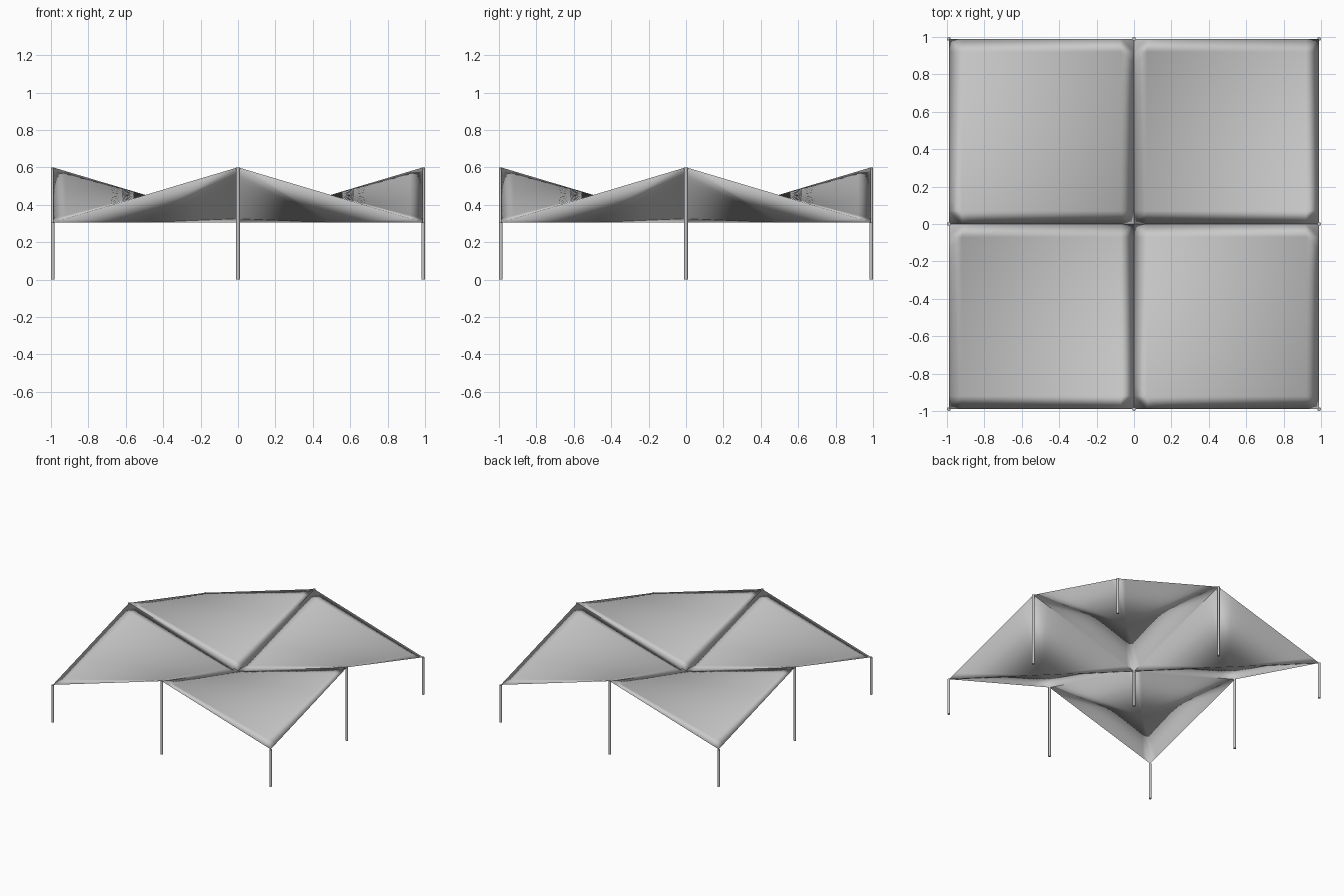
import bpy, bmesh
from mathutils import Vector

HALF, LOW, HIGH = 0.99, 0.305, 0.6   # plan half width, valley and peak heights
POST_R = 0.01
N = 14                               # cells along one canopy edge

cube = bpy.data.objects.get("Cube")
if cube:
    bpy.data.objects.remove(cube, do_unlink=True)

grey = bpy.data.materials.new("plain_grey")
grey.use_nodes = True
colour = (0.58, 0.58, 0.58, 1)
grey.diffuse_color = colour
grey.node_tree.nodes["Principled BSDF"].inputs["Base Color"].default_value = colour


def finish(name, bm):
    bmesh.ops.recalc_face_normals(bm, faces=bm.faces)
    mesh = bpy.data.meshes.new(name)
    bm.to_mesh(mesh)
    bm.free()
    mesh.materials.append(grey)
    obj = bpy.data.objects.new(name, mesh)
    bpy.context.collection.objects.link(obj)
    return obj


def canopy(name, sx, sy):
    """One roof quarter: saddle on top, folded keel below."""
    bm = bmesh.new()
    grid = []
    for i in range(N + 1):
        u = i / N
        row = []
        for j in range(N + 1):
            v = j / N
            z = LOW + (HIGH - LOW) * (u + v - 2 * u * v)
            row.append(bm.verts.new((sx * u * HALF, sy * v * HALF, z)))
        grid.append(row)
    for i in range(N):
        for j in range(N):
            bm.faces.new((grid[i][j], grid[i + 1][j], grid[i + 1][j + 1], grid[i][j + 1]))
    # underside fans out from the middle of the keel to the rim
    keel = bm.verts.new((sx * HALF / 2, sy * HALF / 2, LOW))
    rim = [e for e in bm.edges if e.is_boundary]
    for e in rim:
        bm.faces.new((e.verts[0], e.verts[1], keel))
    for f in bm.faces:
        f.smooth = True
    return finish(name, bm)


def post(name, x, y, height):
    bm = bmesh.new()
    bmesh.ops.create_cone(bm, cap_ends=True, segments=12, radius1=POST_R,
                          radius2=POST_R, depth=height)
    bmesh.ops.translate(bm, verts=bm.verts, vec=Vector((x, y, height / 2)))
    for f in bm.faces:
        f.smooth = abs(f.normal.z) < 0.5
    return finish(name, bm)


# four roof quarters
for sx, side in ((-1, "right"), (1, "left")):
    for sy, end in ((-1, "front"), (1, "back")):
        canopy(f"canopy_{end}_{side}", sx, sy)

# nine posts: tall at the edge middles, short at the corners and centre
for ix, side in ((-1, "right"), (0, "middle"), (1, "left")):
    for iy, end in ((-1, "front"), (0, "centre"), (1, "back")):
        height = HIGH if (ix + iy) % 2 else LOW
        post(f"post_{end}_{side}", ix * HALF, iy * HALF, height)
